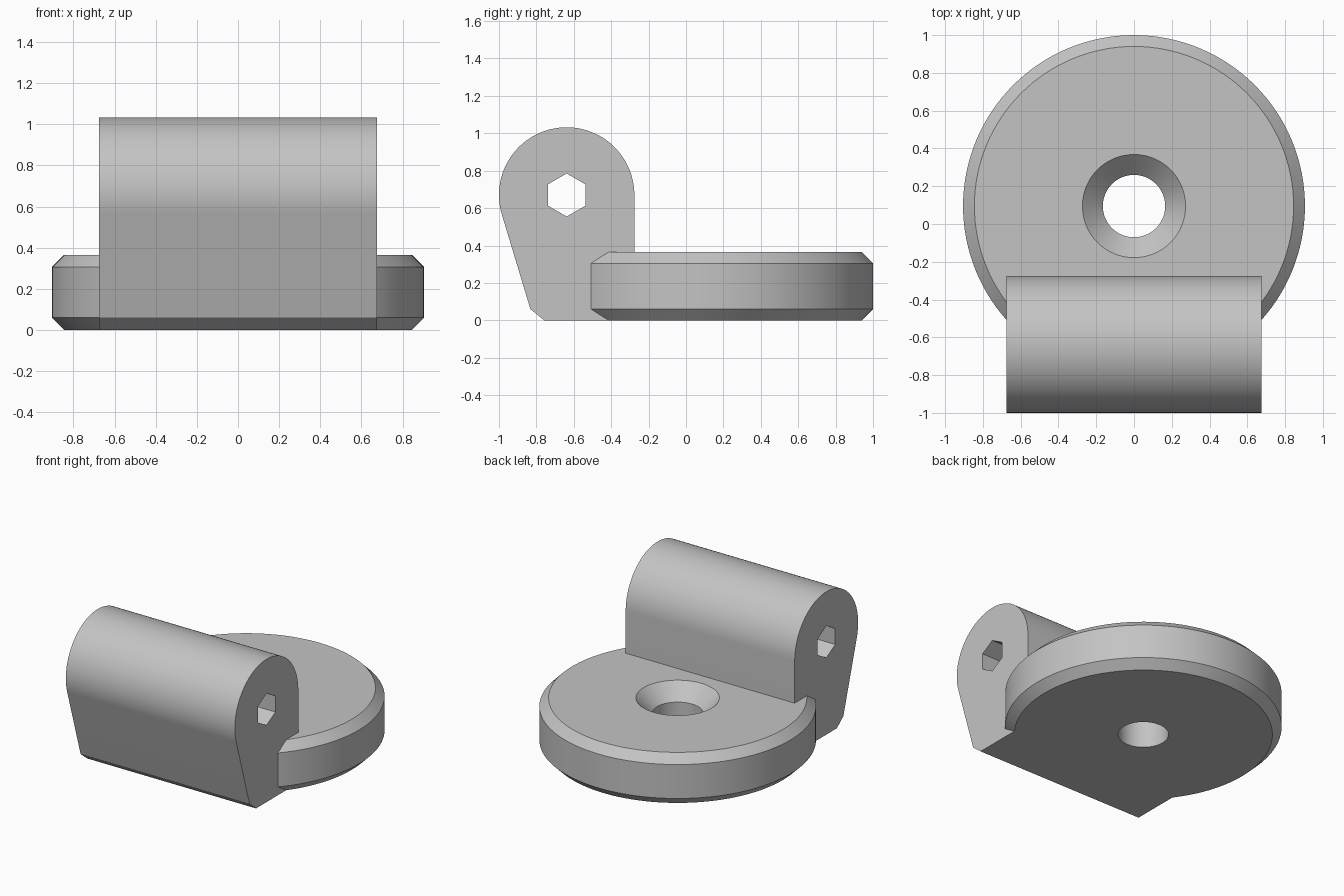
import bpy, bmesh
from math import cos, sin, radians, pi

cube = bpy.data.objects.get("Cube")
if cube:
    bpy.data.objects.remove(cube, do_unlink=True)

gray = bpy.data.materials.new("plain gray")
gray.use_nodes = True
COLOR = (0.55, 0.55, 0.55, 1)
gray.diffuse_color = COLOR
gray.node_tree.nodes["Principled BSDF"].inputs["Base Color"].default_value = COLOR

HEIGHT, CHAMFER = 0.365, 0.06
DISC_Y, DISC_R = 0.095, 0.905
HOLE_R, SINK_R = 0.165, 0.273
AXIS_Y, AXIS_Z, BARREL_R, HALF_W = -0.638, 0.67, 0.362, 0.675


def finish(name, bm):
    bmesh.ops.recalc_face_normals(bm, faces=bm.faces)
    mesh = bpy.data.meshes.new(name)
    bm.to_mesh(mesh)
    bm.free()
    mesh.materials.append(gray)
    obj = bpy.data.objects.new(name, mesh)
    bpy.context.collection.objects.link(obj)
    return obj


def lathe(name, profile, segments=128):
    """Closed ring of (radius, z) points turned about a vertical axis."""
    bm = bmesh.new()
    rings = [[bm.verts.new((r * cos(a), DISC_Y + r * sin(a), z)) for r, z in profile]
             for a in (2 * pi * i / segments for i in range(segments))]
    n = len(profile)
    for i, ring in enumerate(rings):
        after = rings[(i + 1) % segments]
        for j in range(n):
            k = (j + 1) % n
            bm.faces.new((ring[j], after[j], after[k], ring[k]))
    return finish(name, bm)


def prism(name, outline, half_width):
    """Outline of (y, z) points extruded across x."""
    bm = bmesh.new()
    face = bm.faces.new([bm.verts.new((-half_width, y, z)) for y, z in outline])
    new = bmesh.ops.extrude_face_region(bm, geom=[face])["geom"]
    bmesh.ops.translate(bm, vec=(2 * half_width, 0, 0),
                        verts=[v for v in new if isinstance(v, bmesh.types.BMVert)])
    return finish(name, bm)


def arc(radius, start, end, steps):
    angles = (radians(start + (end - start) * i / steps) for i in range(steps + 1))
    return [(AXIS_Y + radius * cos(a), AXIS_Z + radius * sin(a)) for a in angles]


def boolean(target, tool, operation):
    mod = target.modifiers.new(operation.lower(), 'BOOLEAN')
    mod.operation, mod.solver, mod.object = operation, 'EXACT', tool
    bpy.context.view_layer.objects.active = target
    bpy.ops.object.modifier_apply(modifier=mod.name)
    bpy.data.objects.remove(tool, do_unlink=True)


# Round base with chamfered rims and a countersunk screw hole
base = lathe("hinge_bracket", [
    (HOLE_R, 0), (DISC_R - CHAMFER, 0), (DISC_R, CHAMFER),
    (DISC_R, HEIGHT - CHAMFER), (DISC_R - CHAMFER, HEIGHT),
    (SINK_R, HEIGHT), (HOLE_R, HEIGHT - SINK_R + HOLE_R)])

# Rounded barrel block, tapering to a chamfered foot
barrel = prism("barrel", arc(BARREL_R, 0, 197, 64)
               + [(-0.832, CHAMFER), (-0.758, 0), (AXIS_Y + BARREL_R, 0)], HALF_W)

# Hexagonal pin hole through the barrel
pin_hole = prism("pin_hole_cutter", arc(0.115, 30, 330, 5), 1)
boolean(barrel, pin_hole, 'DIFFERENCE')
boolean(base, barrel, 'UNION')

bpy.ops.object.select_all(action='DESELECT')
base.select_set(True)
bpy.context.view_layer.objects.active = base
bpy.ops.object.shade_smooth_by_angle(angle=radians(25))
